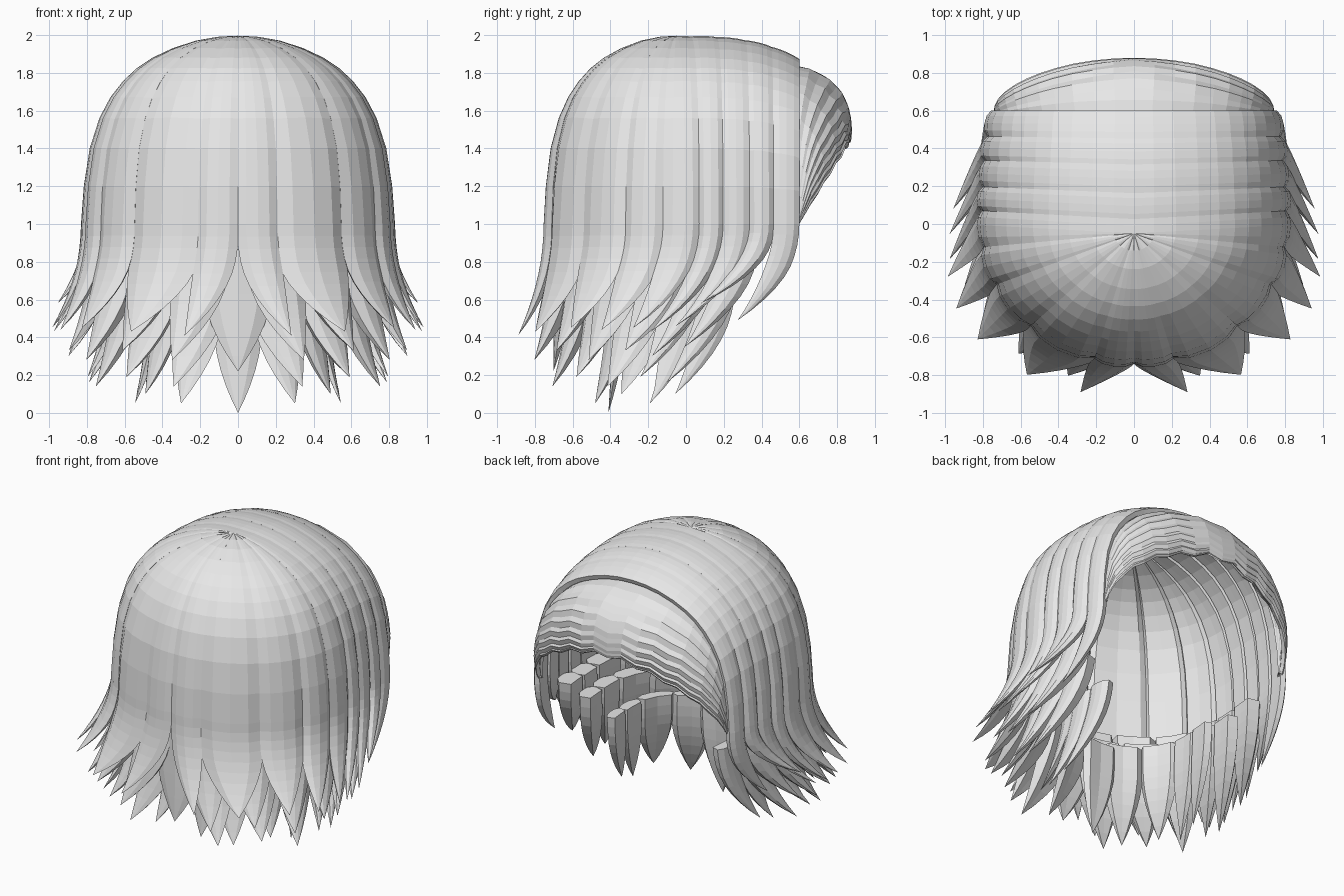
import bpy, bmesh, math
from mathutils import Vector as V

if "Cube" in bpy.data.objects:
    bpy.data.objects.remove(bpy.data.objects["Cube"])

mat = bpy.data.materials.new("light_grey_hair")
mat.use_nodes = True
mat.diffuse_color = (0.8, 0.8, 0.8, 1)
mat.node_tree.nodes["Principled BSDF"].inputs["Base Color"].default_value = (0.8, 0.8, 0.8, 1)

FAN = .55                # share of each half that fans out from the crown
FLARE_Z = 1.0            # height where tips start to sweep
DOME = [(0, 1.995), (.13, 1.99), (.27, 1.97), (.42, 1.93), (.55, 1.88), (.65, 1.825),
        (.74, 1.755), (.82, 1.67), (.89, 1.56), (.95, 1.4), (.985, 1.2), (1, FLARE_Z)]


def plan(u):
    """Root on the parting and foot on the head outline, for u from nape to face."""
    if u < FAN:
        a = u / FAN * math.pi / 2
        return V((0, -.05, 2)), V((.82 * math.sin(a), -.75 * math.cos(a), 0))
    k = (u - FAN) / (1 - FAN)
    return V((0, -.05 + .65 * k, 2 - .12 * k ** 3)), V((.82 - .05 * k * k, .6 * k, 0))


def dome_point(u, r, z):
    """Point and outward normal on the rounded head shape."""
    root, foot = plan(u)
    p = root.lerp(foot, r)
    p.z = z if z <= FLARE_Z else FLARE_Z + (z - FLARE_Z) * (root.z - FLARE_Z) / (2 - FLARE_Z)
    n = V(((foot.x - root.x) * r, (foot.y - root.y) * r * (u < FAN), max(0, z - 1.1) * .8))
    return p, n.normalized()


def make_object(name, bm):
    bmesh.ops.remove_doubles(bm, verts=bm.verts, dist=.0004)
    bmesh.ops.recalc_face_normals(bm, faces=bm.faces)
    me = bpy.data.meshes.new(name)
    bm.to_mesh(me)
    bm.free()
    me.materials.append(mat)
    ob = bpy.data.objects.new(name, me)
    bpy.context.collection.objects.link(ob)
    return ob


def add_lock(bm, side, u0, u1, tip_z, scale=1, top=2, thick=.035, sweep=1, bump=.03):
    """A closed lock of hair that follows the head and tapers to a swept tip."""
    mid, half = (u0 + u1) / 2, (u1 - u0) / 2
    rows = [(r, z, 0) for r, z in DOME if z < top + .001]
    start = min(top, FLARE_Z)
    rows += [(1, start + (tip_z - start) * i / 9, i / 9) for i in range(1, 10)]
    drift = V((.18 * sweep, -.16 - .16 * max(0, min(1, (mid - .3) / .35)), 0)) * max(sweep, .3)
    if mid > .88:
        drift = V((.06, -.26, 0))
    rings = []
    for r, z, f in rows:
        width = half * 1.05 * (1 - max(0, (f - .35) / .65) ** 1.8)
        fade = 1 - f ** 3
        relief = bump * min(1, .12 + max(0, 1.9 - z) * .9)
        ring = []
        for c, d in ((-1, 0), (-.55, .8), (0, 1), (.55, .8), (1, 0), (.8, -1), (0, -1), (-.8, -1)):
            u = min(1, mid + c * width)
            p, n = dome_point(u, r, z)
            p += n * (d * (relief if d > 0 else thick) * fade - relief * .6)
            p = V((p.x * scale, p.y * scale, p.z)) + drift * f ** 2.1
            ring.append(bm.verts.new((p.x * side, p.y, p.z)))
        rings.append(ring)
    for a, b in zip(rings, rings[1:]):
        for i in range(8):
            j = (i + 1) % 8
            bm.faces.new((a[i], a[j], b[j], b[i]))
    bm.faces.new(rings[0])


# Outer shell of long locks, from the parting to the flared tips
PARTS = (0, .09, .265, .39, .495, .6, .7, .8, .9, 1)
TIPS = (.41, .43, .45, .44, .45, .43, .46, .58, .49)
for side, label in ((1, "left"), (-1, "right")):
    bm = bmesh.new()
    for k, tip in enumerate(TIPS):
        add_lock(bm, side, PARTS[k], PARTS[k + 1], tip, bump=.025 + .012 * (k % 2))
    make_object(label + "_outer_locks", bm)

    # Shorter under layers that fill the gaps and hang lower
    for name, count, first, last, scale, top, tip in (
            ("upper", 6, .02, .86, .93, .95, .28),
            ("middle", 5, .02, .82, .8, .85, .14),
            ("lower", 4, .06, .9, .56, .74, .05)):
        bm = bmesh.new()
        step = (last - first) / count
        for k in range(count):
            u = first + k * step
            add_lock(bm, side, u, u + step, tip + .05 * (k % 2) + .02 * (k > 3), scale, top,
                     thick=.09, sweep=.95 if scale > .6 else .75, bump=.045)
        make_object(f"{label}_{name}_under_locks", bm)

# Straight pointed locks down the middle of the nape
bm = bmesh.new()
add_lock(bm, 1, -.09, .09, .22, .9, .95, thick=.06, sweep=0, bump=.04)
add_lock(bm, 1, -.11, .11, 0, .5, .7, thick=.08, sweep=0, bump=.04)
make_object("nape_locks", bm)

# Hair swept back from the hairline, tucked under the shell
bm = bmesh.new()
STEPS, COLS = 16, len(DOME) - 1
for side in (1, -1):
    grid = []
    for j, (r, z) in enumerate(DOME):
        s = j / COLS
        edge, n = dome_point(1, r, z)
        edge += V((0, -.03, 0)) - n * .035
        hair = V((.73 * math.sin(s * math.pi / 2), .87 - .29 * s ** 1.6, 1.43 - .46 * s ** 1.6))
        hair.z += .03 * (j % 2) * (1 - s)
        out = V((hair.x * .6, .7, .5)).normalized()
        line = []
        for i in range(STEPS + 1):
            # Strands gather towards the middle of the hairline
            v = (i / STEPS) ** (1 + 1.2 * (1 - s))
            bulge = (.02 + .1 * (1 - s ** 1.3)) * math.sin(math.pi * v) ** .8
            ridge = .014 * (i % 2) * min(1, s * 4) * (1 - s * s)
            p = hair.lerp(edge, v) + out * (bulge + ridge)
            line.append(bm.verts.new((p.x * side, p.y, p.z)))
        grid.append(line)
    for a, b in zip(grid, grid[1:]):
        for i in range(STEPS):
            q = (a[i], a[i + 1], b[i + 1], b[i])
            bm.faces.new(q if side < 0 else q[::-1])
swept = make_object("swept_front_hair", bm)
mod = swept.modifiers.new("thickness", "SOLIDIFY")
mod.thickness = .03
mod.offset = -1
